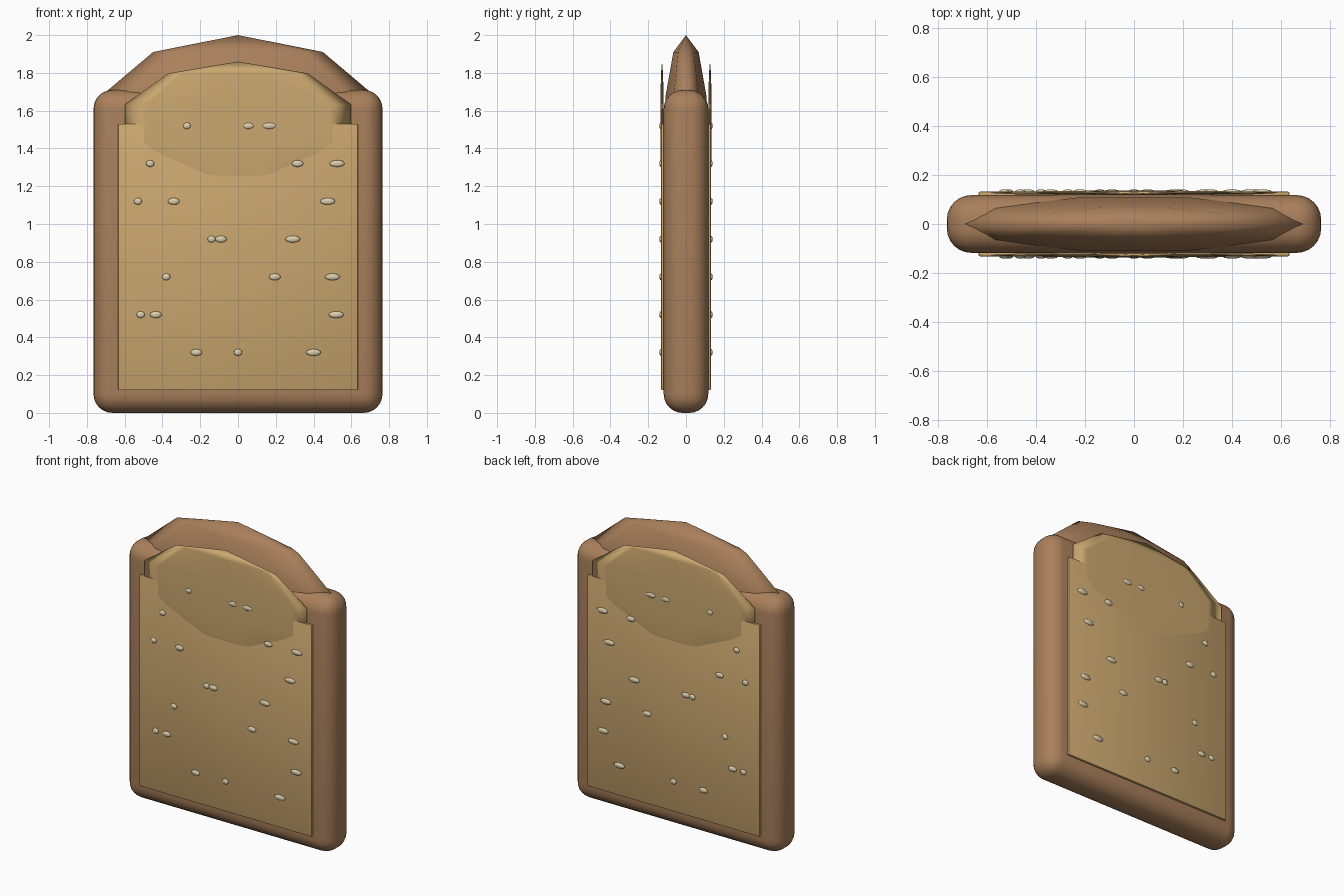
import bpy
import math

if "Cube" in bpy.data.objects:
    bpy.data.objects.remove(bpy.data.objects["Cube"])


def material(name, rgb):
    m = bpy.data.materials.new(name)
    m.diffuse_color = (*rgb, 1)
    m.use_nodes = True
    m.node_tree.nodes["Principled BSDF"].inputs["Base Color"].default_value = m.diffuse_color
    return m


crust = material("crust_brown", (0.40, 0.215, 0.105))
crumb = material("crumb_tan", (0.60, 0.39, 0.16))
cream = material("seed_cream", (0.72, 0.62, 0.42))


def finish(name, mat, angle):
    o = bpy.context.object
    o.name = name
    o.data.materials.append(mat)
    bpy.ops.object.transform_apply(location=False, rotation=True, scale=True)
    bpy.ops.object.shade_smooth_by_angle(angle=math.radians(angle))
    return o


def box(name, mat, loc, size, radius, segments):
    bpy.ops.mesh.primitive_cube_add(size=1, location=loc)
    bpy.context.object.scale = size
    bpy.ops.object.transform_apply(location=False, rotation=False, scale=True)
    b = bpy.context.object.modifiers.new("round", 'BEVEL')
    b.width, b.segments = radius, segments
    bpy.ops.object.modifier_apply(modifier="round")
    return finish(name, mat, 40)


def ellipsoid(name, mat, loc, radii, segs, rings, angle=180):
    bpy.ops.mesh.primitive_uv_sphere_add(segments=segs, ring_count=rings, radius=1, location=loc)
    o = bpy.context.object
    # turn the sphere so a meridian lies on the x axis
    v = max(o.data.vertices, key=lambda p: math.hypot(p.co.x, p.co.y))
    o.rotation_euler.z = -math.atan2(v.co.y, v.co.x)
    bpy.ops.object.transform_apply(location=False, rotation=True, scale=False)
    o.scale = radii
    return finish(name, mat, angle)


# Crust: rounded slab and faceted domed top
box("crust_slab", crust, (0, 0, 0.855), (1.53, 0.236, 1.71), 0.1, 6)
ellipsoid("crust_dome", crust, (0, 0, 1.53), (0.765, 0.12, 0.47), 10, 5)

# Seed rows, top to bottom: x of the small, medium and large seed
rows = [(-.27, .055, .165), (-.465, .315, .525), (-.53, -.34, .475), (-.14, -.09, .29),
        (-.38, .195, .50), (-.515, -.435, .52), (0, -.22, .40)]

for side, s in (("front", -1), ("back", 1)):
    # Crumb face: flat panel and thin domed top
    box(side + "_crumb_panel", crumb, (0, s * 0.122, 0.825), (1.27, 0.02, 1.41), 0.005, 2)
    ellipsoid(side + "_crumb_dome", crumb, (0, s * 0.127, 1.53), (0.63, 0.01, 0.33), 10, 5)
    # Seeds
    for i, row in enumerate(rows):
        for x, r in zip(row, (0.022, 0.031, 0.04)):
            ellipsoid(side + "_seed", cream, (x, s * 0.132, 1.52 - 0.2 * i), (r, 0.01, 0.018), 10, 6)
